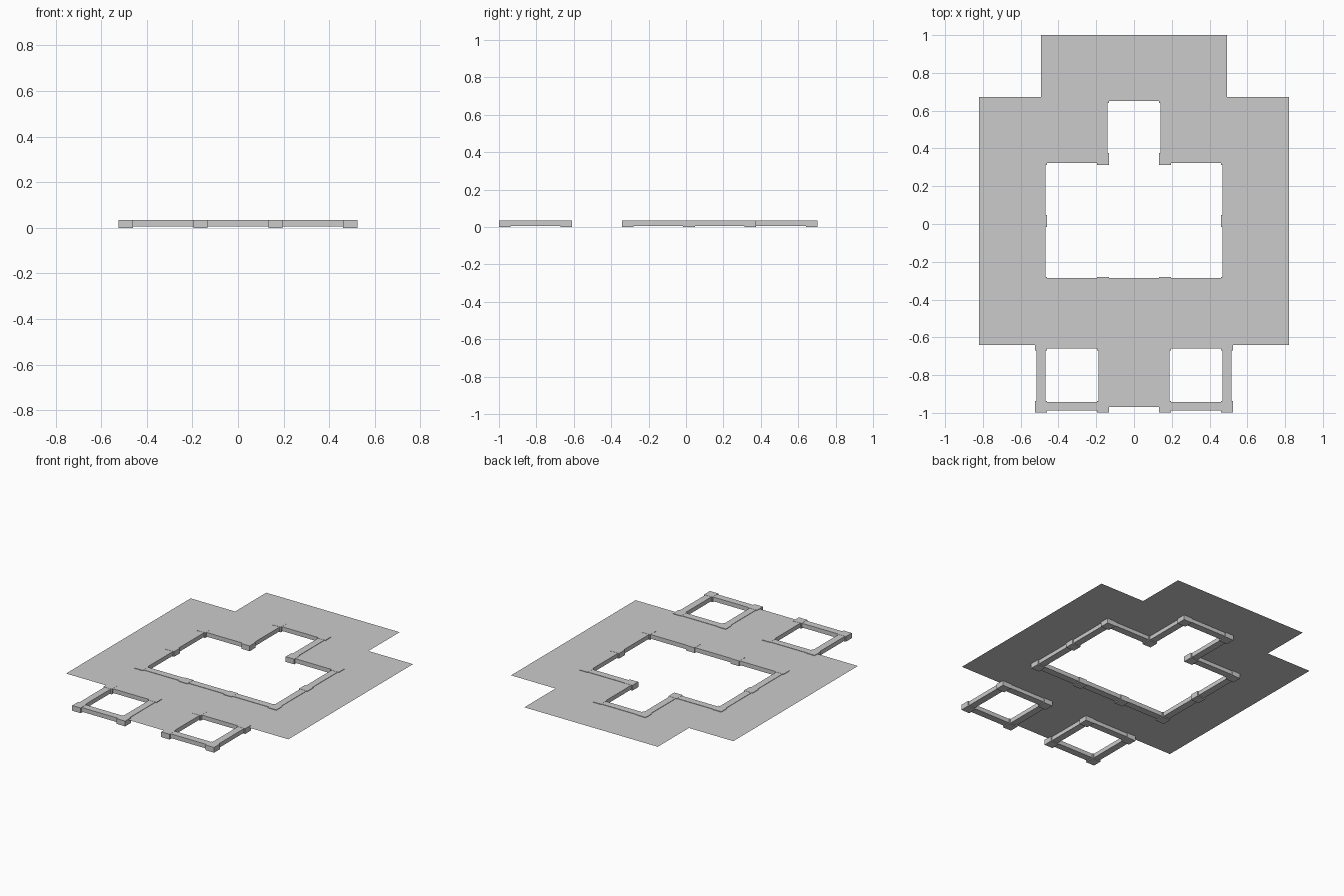
import bpy, bmesh
from mathutils import Matrix, Vector

if "Cube" in bpy.data.objects:
    bpy.data.objects.remove(bpy.data.objects["Cube"])

M = 0.328                      # grid module
X0, Y0 = -2.5 * M, 1.0 - 6 * M # lower-left corner of the grid
TOP, FLOOR_Z = 0.034, 0.0315
POST, WALL = 0.031, 0.023      # half widths

# Plan, back row first: '#' floor, 'o' opening framed by beams, '.' nothing
PLAN = [".###.",
        "##o##",
        "#ooo#",
        "#ooo#",
        "#####",
        ".o#o."]
cells = {(c, 5 - r): ch for r, row in enumerate(PLAN) for c, ch in enumerate(row)}


def at(i, j, z=0.0):
    return Vector((X0 + i * M, Y0 + j * M, z))


def box(bm, lo, hi):
    mat = Matrix.Translation((lo + hi) / 2) @ Matrix.Diagonal((*(hi - lo), 1))
    bmesh.ops.create_cube(bm, size=1, matrix=mat)


def finish(bm, name):
    me = bpy.data.meshes.new(name)
    bm.to_mesh(me)
    bm.free()
    ob = bpy.data.objects.new(name, me)
    bpy.context.collection.objects.link(ob)


# Thin floor sheet, dissolved into large flat faces
bm = bmesh.new()
for (i, j), ch in cells.items():
    if ch == "#":
        bm.faces.new([bm.verts.new(at(i + a, j + b, FLOOR_Z))
                      for a, b in ((0, 0), (1, 0), (1, 1), (0, 1))])
bmesh.ops.remove_doubles(bm, verts=bm.verts[:], dist=1e-4)
finish(bm, "floor_sheet")

# Edges between an opening and anything else carry beams
edges = set()
for (i, j), ch in cells.items():
    if ch != "o":
        continue
    for di, dj, a, b in ((-1, 0, (0, 0), (0, 1)), (1, 0, (1, 0), (1, 1)),
                         (0, -1, (0, 0), (1, 0)), (0, 1, (0, 1), (1, 1))):
        if cells.get((i + di, j + dj)) != "o":
            edges.add(((i + a[0], j + a[1]), (i + b[0], j + b[1])))

# Beams
bm = bmesh.new()
for p, q in sorted(edges):
    along = (at(*q) - at(*p)).normalized()
    side = Vector((along.y, along.x, 0)) * WALL
    shift = Vector((0, 0.003, 0))
    gap = along * POST * 0.9
    box(bm, at(*p, 0.006) + gap - side + shift, at(*q, TOP) - gap + side + shift)
finish(bm, "edge_beams")

# Square posts at every beam joint
bm = bmesh.new()
for p in sorted({v for e in edges for v in e}):
    half = Vector((POST, POST, 0))
    box(bm, at(*p, 0.0) - half, at(*p, TOP + 0.001) + half)
finish(bm, "joint_posts")
